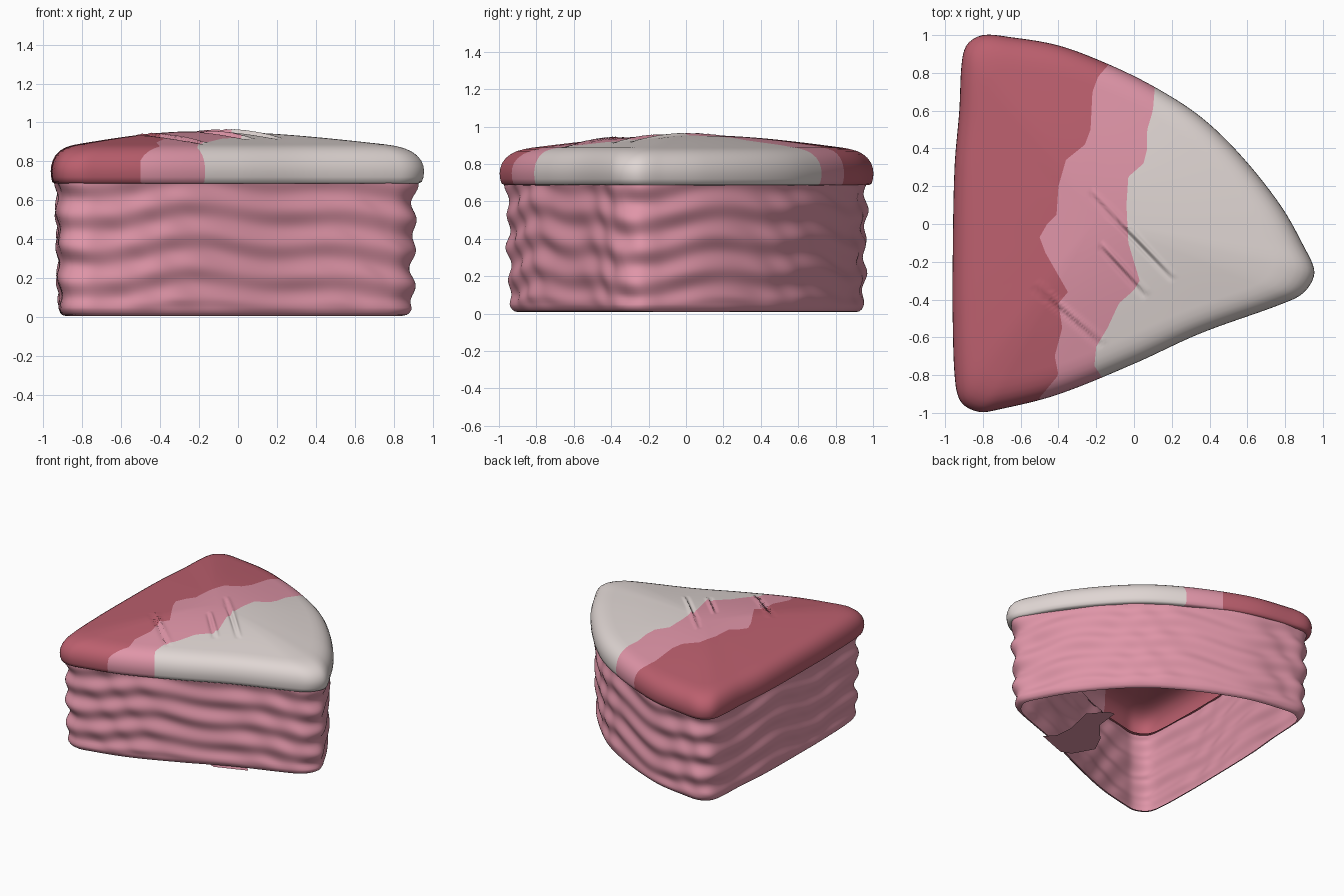
import bpy
import bmesh
import math
from mathutils import Vector

cube = bpy.data.objects.get("Cube")
if cube:
    bpy.data.objects.remove(cube, do_unlink=True)


def make_material(name, colour):
    mat = bpy.data.materials.new(name)
    mat.use_nodes = True
    rgba = (*colour, 1.0)
    mat.diffuse_color = rgba
    mat.node_tree.nodes["Principled BSDF"].inputs["Base Color"].default_value = rgba
    return mat


red = make_material("berry red", (0.50, 0.115, 0.155))
pink = make_material("sponge pink", (0.74, 0.30, 0.39))
cream = make_material("cream white", (0.74, 0.67, 0.65))

# Wedge outline seen from above, counterclockwise, drawn as a closed spline
OUTLINE = [(-.96, -.2), (-.96, -.5), (-.945, -.85), (-.91, -.95), (-.82, -.995),
           (-.73, -.985), (-.41, -.905), (.0, -.74), (.35, -.58), (.84, -.40),
           (.92, -.34), (.955, -.25), (.9, -.12), (.775, .1), (.56, .37),
           (.35, .57), (.11, .725), (-.145, .85), (-.4, .945), (-.66, .99),
           (-.8, 1.0), (-.88, .955), (-.91, .87), (-.925, .6), (-.95, .3)]
CENTRE = Vector((-.2, .03))
REACH = 0.77        # distance from the centre to each side
SEGMENTS = 300


def smooth_outline(points, count):
    pts = [Vector(p) for p in points]
    n = len(pts)
    dense = []
    for i in range(n):
        a, b, c, d = (pts[(i + k) % n] for k in (-1, 0, 1, 2))
        # tangents scaled to the span keep the tight corners from overshooting
        span = (c - b).length
        tb = (c - a) * (span / ((c - b).length + (b - a).length))
        tc = (d - b) * (span / ((c - b).length + (d - c).length))
        for k in range(40):
            t = k / 40
            dense.append(b * (2*t**3 - 3*t*t + 1) + tb * (t**3 - 2*t*t + t)
                         + c * (3*t*t - 2*t**3) + tc * (t**3 - t*t))
    # resample evenly along the length
    lengths = [(dense[(i + 1) % len(dense)] - p).length for i, p in enumerate(dense)]
    step = sum(lengths) / count
    result, walked, target = [], 0.0, 0.0
    for i, p in enumerate(dense):
        while len(result) < count and target < walked + lengths[i]:
            f = (target - walked) / lengths[i]
            result.append(p.lerp(dense[(i + 1) % len(dense)], f))
            target += step
        walked += lengths[i]
    return result


RIM = smooth_outline(OUTLINE, SEGMENTS)


def loft(bm, profile, shape, cap=None):
    """Join one ring per (inset, z) pair; shape() adjusts inset and height."""
    previous = None
    for inset, z in profile:
        ring = []
        for i, p in enumerate(RIM):
            u = 2 * math.pi * i / len(RIM)
            d, h = shape(inset, z, u, p)
            q = CENTRE + (p - CENTRE) * (1 - d / REACH)
            ring.append(bm.verts.new((q.x, q.y, h)))
        if previous:
            for i in range(len(ring)):
                j = (i + 1) % len(ring)
                bm.faces.new((previous[i], previous[j], ring[j], ring[i]))
        previous = ring
    if cap is not None:
        top = bm.verts.new((CENTRE.x, CENTRE.y, cap))
        for i in range(len(previous)):
            bm.faces.new((previous[i], previous[(i + 1) % len(previous)], top))


def add_object(name, bm, materials):
    mesh = bpy.data.meshes.new(name)
    bm.to_mesh(mesh)
    bm.free()
    for mat in materials:
        mesh.materials.append(mat)
    mesh.shade_smooth()
    obj = bpy.data.objects.new(name, mesh)
    bpy.context.collection.objects.link(obj)
    return obj


# Sponge wall: open underneath, with wavy horizontal layers
def layered(inset, z, u, p):
    fade = min(1, max(0, (z - .03) / .06))
    phase = 1.1 * math.sin(3 * u) + .8 * math.sin(7 * u + 1)
    wave = .009 * math.sin(2 * math.pi * z / .17 + phase)
    ripple = .004 * math.sin(17 * u + 21 * z + 2 * math.sin(5 * u))
    return inset - fade * (wave + ripple), z


wall = [(.075, .008), (.06, .012), (.05, .022), (.043, .04)]
wall += [(.042 - .012 * k / 44, .05 + .65 * k / 44) for k in range(45)]
bm = bmesh.new()
loft(bm, wall, layered)
add_object("sponge_wall", bm, [pink])

# Scored marks on the icing, each a ridge beside a groove
MARKS = [((-.23, .17), (.21, -.29)), ((-.18, -.11), (.07, -.38)), ((-.53, -.32), (-.16, -.64))]


def scored(q):
    height = 0
    for a, b in MARKS:
        a, b = Vector(a), Vector(b)
        along = (b - a).normalized()
        t = (q - a).dot(along) / (b - a).length
        if 0 < t < 1:
            d = along.x * (q - a).y - along.y * (q - a).x
            ridge = math.exp(-((d - .012) / .012) ** 2)
            groove = math.exp(-((d + .012) / .012) ** 2)
            height += math.sin(math.pi * t) ** .5 * (.014 * ridge - .014 * groove)
    return height


# Icing: rounded lip, then a gently domed top
def domed(inset, z, u, p):
    q = CENTRE + (p - CENTRE) * (1 - inset / REACH)
    return inset, z + (scored(q) if inset > .14 else 0)


icing = [(.04, .686), (.02, .687), (.008, .695), (.002, .72), (0, .75), (.002, .775),
         (.01, .805), (.025, .832), (.045, .853), (.07, .869), (.1, .88), (.13, .887)]
DOME = 46
for k in range(1, DOME):
    t = k / DOME
    icing.append((.13 + (REACH - .13) * t, .887 + .068 * math.sin(t * math.pi / 2)))
bm = bmesh.new()
loft(bm, icing, domed, cap=.955)

# Wavy colour borders as (y, x), cut into the icing
RED_EDGE = [(-.92, -.5), (-.8, -.4), (-.7, -.42), (-.55, -.38), (-.42, -.4), (-.36, -.35),
            (-.22, -.43), (-.15, -.47), (-.07, -.5), (0, -.46), (.05, -.41), (.2, -.4),
            (.34, -.36), (.42, -.26), (.5, -.23), (.7, -.22), (.78, -.19), (.86, -.12)]
CREAM_EDGE = [(-.84, -.15), (-.75, -.21), (-.65, -.2), (-.55, -.14), (-.42, -.08),
              (-.35, 0), (-.3, .03), (-.2, 0), (-.1, -.03), (.1, -.04), (.25, -.03),
              (.32, .05), (.4, .07), (.5, .07), (.6, .1), (.72, .11)]


def border(edge, y):
    if y <= edge[0][0]:
        return edge[0][1]
    for (y0, x0), (y1, x1) in zip(edge, edge[1:]):
        if y <= y1:
            return x0 + (x1 - x0) * (y - y0) / (y1 - y0)
    return edge[-1][1]


for edge in (RED_EDGE, CREAM_EDGE):
    # straighten the border, cut along it, then bend it back
    for v in bm.verts:
        v.co.x -= border(edge, v.co.y)
    bmesh.ops.bisect_plane(bm, geom=bm.verts[:] + bm.edges[:] + bm.faces[:], dist=1e-5,
                           plane_co=(0, 0, 0), plane_no=(1, 0, 0))
    for f in bm.faces:
        if f.calc_center_median().x > 0:
            f.material_index += 1
    for v in bm.verts:
        v.co.x += border(edge, v.co.y)
add_object("icing", bm, [red, pink, cream])

# Loose scrap of sponge left across the open underside
SCRAP = [(.44, -.5), (.37, -.42), (.36, -.28), (.41, -.05), (.3, .08), (.25, .08),
         (.23, -.11), (.1, -.26), (.03, -.4), (.12, -.56), (.2, -.59)]
bm = bmesh.new()
bm.faces.new([bm.verts.new((x, y, 0)) for x, y in SCRAP])
add_object("underside_scrap", bm, [pink])
